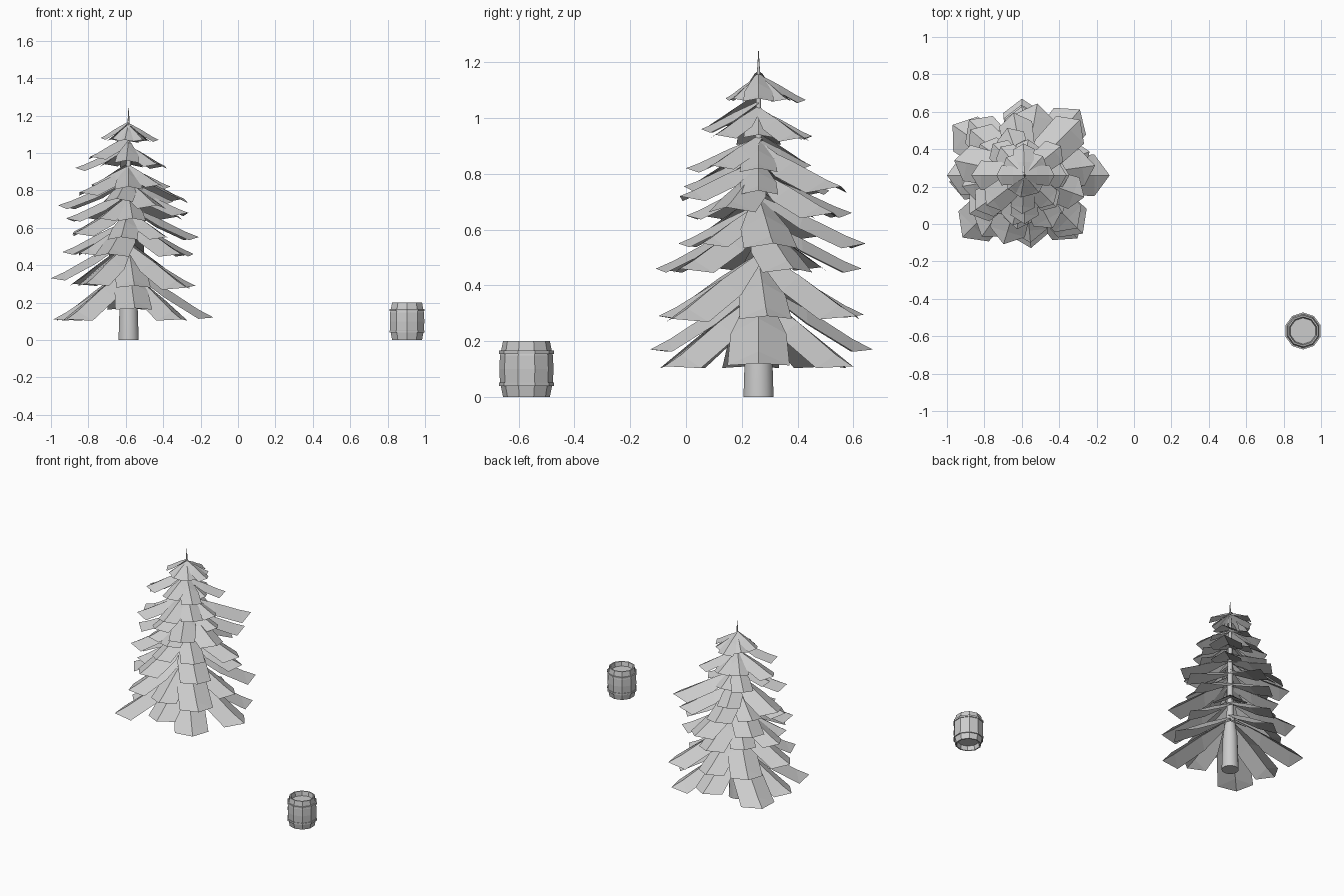
import bpy, bmesh, math
from mathutils import Vector, Matrix

if "Cube" in bpy.data.objects:
    bpy.data.objects.remove(bpy.data.objects["Cube"])

grey = bpy.data.materials.new("plain grey")
grey.use_nodes = True
colour = (0.6, 0.6, 0.6, 1)
grey.diffuse_color = colour
grey.node_tree.nodes["Principled BSDF"].inputs["Base Color"].default_value = colour


def add_object(name, bm, place, smooth=False):
    mesh = bpy.data.meshes.new(name)
    bm.to_mesh(mesh)
    bm.free()
    mesh.materials.append(grey)
    ob = bpy.data.objects.new(name, mesh)
    ob.location = place
    bpy.context.collection.objects.link(ob)
    for p in mesh.polygons:
        p.use_smooth = smooth and abs(p.normal.z) < 0.9
    return ob


def lathe(name, profile, sides, place, smooth=False, closed=False):
    """Turn a (radius, height) profile around the z axis."""
    bm = bmesh.new()
    rings = []
    for r, z in profile:
        rings.append([bm.verts.new((r * math.cos(a), r * math.sin(a), z))
                      for a in (math.tau * (i + 0.5) / sides for i in range(sides))])
    pairs = list(zip(rings, rings[1:]))
    if closed:
        pairs.append((rings[-1], rings[0]))
    else:
        bm.faces.new(rings[0][::-1])
        bm.faces.new(rings[-1])
    for low, high in pairs:
        for i in range(sides):
            j = (i + 1) % sides
            bm.faces.new((low[i], low[j], high[j], high[i]))
    bmesh.ops.recalc_face_normals(bm, faces=bm.faces)
    return add_object(name, bm, place, smooth)


def add_bough(bm, degrees, reach, tip_z):
    """A folded leaf: raised centre ridge, drooping sides and a blunt point."""
    turn = Matrix.Rotation(math.radians(degrees), 3, "Z")
    width = 0.025 + reach * 0.19
    # low boughs hang more steeply than high ones
    drop = 0.055 + reach * (0.52 - 0.4 * min(tip_z, 0.75))
    # distance along, half width, height along the fall, droop of the edge
    stations = [(0.0, 0.25, 1.0, 0.15), (0.42, 0.9, 0.6, 0.5), (0.82, 1.0, 0.16, 0.45)]
    ridge, left, right = [], [], []
    for along, half, high, droop in stations:
        x, z = along * reach, tip_z + high * drop
        ridge.append(bm.verts.new(turn @ Vector((x, 0, z))))
        for side, s in ((left, 1), (right, -1)):
            side.append(bm.verts.new(turn @ Vector((x, s * half * width, z - droop * width))))
    tip = bm.verts.new(turn @ Vector((reach, 0, tip_z)))
    for i in range(2):
        bm.faces.new((ridge[i], right[i], right[i + 1], ridge[i + 1]))
        bm.faces.new((ridge[i], ridge[i + 1], left[i + 1], left[i]))
    bm.faces.new((ridge[2], right[2], tip))
    bm.faces.new((ridge[2], tip, left[2]))


def gap_fillers(boughs):
    """Shorter boughs for the wide gaps around a tier."""
    ring = sorted(boughs)
    fillers = []
    for (a, ra, za), (b, rb, zb) in zip(ring, ring[1:] + ring[:1]):
        gap = (b - a) % 360
        if gap > 76:
            fillers.append((a + gap / 2, 0.43 * (ra + rb), (za + zb) / 2))
    return fillers


# Tree: trunk narrowing to a thin leader
tree = (-0.585, 0.26, 0)
lathe("trunk", [(0.055, 0), (0.047, 0.25), (0.022, 0.42), (0.014, 0.9), (0.006, 1.16),
                (0.001, 1.24)], 16, tree, smooth=True)

# Boughs of each tier: direction in degrees, reach, tip height
tiers = {
    "skirt": [(0, .455, .12), (50, .44, .11), (92, .41, .17), (145, .47, .11),
              (225, .47, .11), (275, .39, .17), (310, .44, .11)],
    "lower": [(5, .36, .29), (50, .46, .29), (135, .42, .3), (180, .415, .33),
              (235, .4, .3), (315, .44, .28)],
    "lower_middle": [(20, .37, .46), (92, .37, .46), (175, .355, .47),
                     (253, .385, .46), (315, .4, .46)],
    "middle": [(8, .38, .55), (80, .39, .55), (140, .38, .58), (215, .36, .57), (262, .29, .55)],
    "upper_middle": [(45, .38, .66), (100, .34, .66), (190, .34, .65), (275, .26, .65),
                     (340, .34, .68)],
    "upper": [(45, .42, .755), (110, .27, .74), (168, .385, .72), (215, .32, .79),
              (298, .32, .72), (0, .24, .74)],
    "high": [(0, .225, .82), (90, .19, .83), (135, .24, .84), (270, .26, .82), (315, .24, .83)],
    "higher": [(39, .25, .93), (130, .2, .94), (180, .285, .92), (218, .26, .98),
               (315, .22, .94), (0, .15, .94)],
    "crown": [(0, .16, 1.07), (92, .17, 1.065), (180, .15, 1.08), (260, .12, 1.07)],
}
for name, boughs in tiers.items():
    bm = bmesh.new()
    for bough in boughs + gap_fillers(boughs):
        add_bough(bm, *bough)
    add_object(name + "_boughs", bm, tree)

# Barrel: staved shell with sunken ends, and two hoops
barrel = (0.904, -0.572, 0)
half_shell = [(0.07, 0.07), (0.076, 0.1), (0.084, 0.1), (0.092, 0.06), (0.095, 0.048)]
shell = [(r, 0.1 - z) for r, z in half_shell] + [(0.097, 0.1)]
shell += [(r, 0.1 + z) for r, z in reversed(half_shell)]
lathe("barrel_staves", shell, 10, barrel)
for name, z in (("lower_hoop", 0.045), ("upper_hoop", 0.16)):
    lathe(name, [(0.088, z - 0.006), (0.099, z - 0.006), (0.099, z + 0.006), (0.088, z + 0.006)],
          10, barrel, closed=True)
